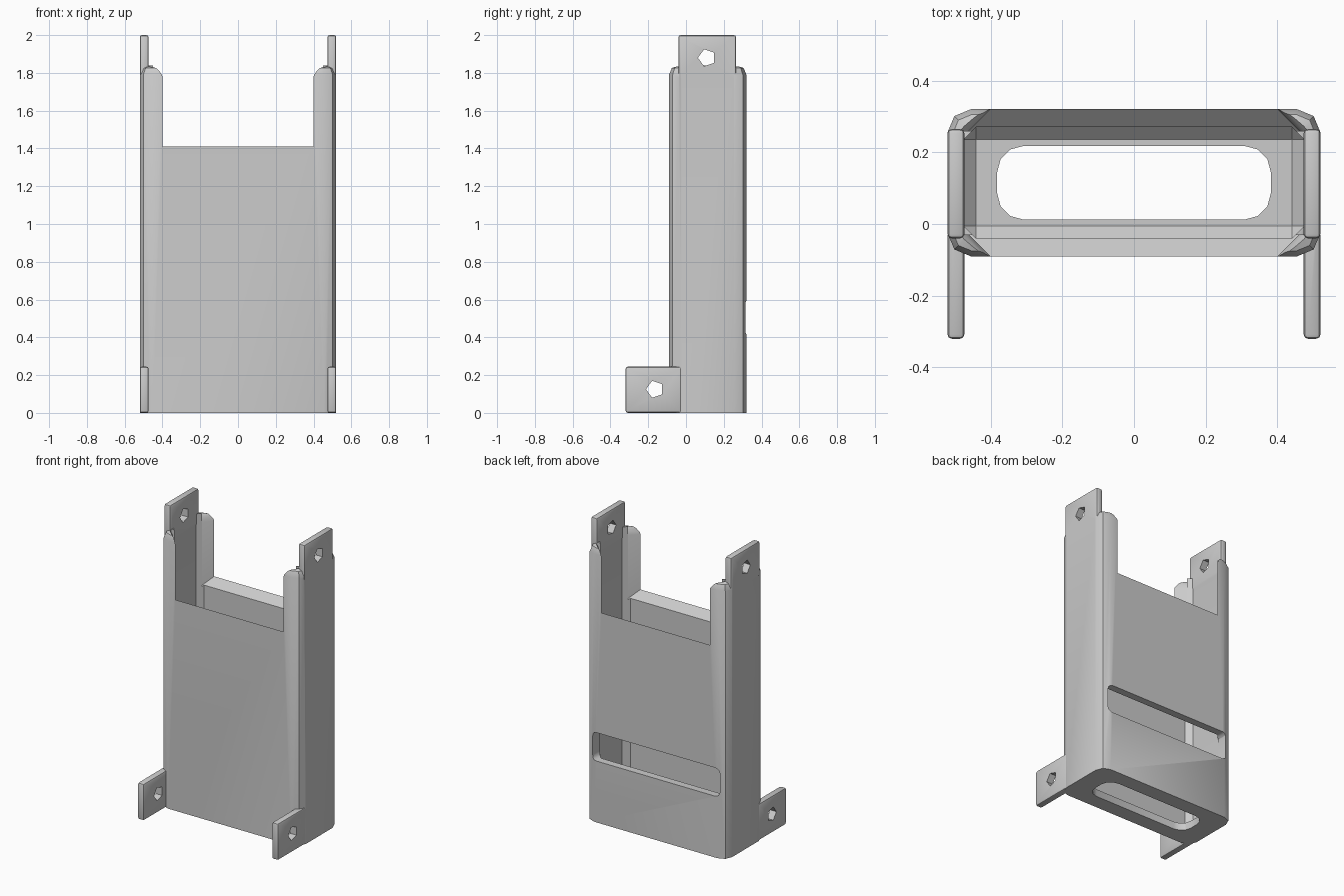
import bpy, bmesh, math
from mathutils import Vector

cube = bpy.data.objects.get("Cube")
if cube:
    bpy.data.objects.remove(cube)

grey = bpy.data.materials.new("plain grey")
grey.use_nodes = True
grey.diffuse_color = (0.6, 0.6, 0.6, 1)
grey.node_tree.nodes["Principled BSDF"].inputs["Base Color"].default_value = (0.6, 0.6, 0.6, 1)


def add_object(name, bm):
    bmesh.ops.recalc_face_normals(bm, faces=bm.faces)
    mesh = bpy.data.meshes.new(name)
    bm.to_mesh(mesh)
    bm.free()
    mesh.materials.append(grey)
    ob = bpy.data.objects.new(name, mesh)
    bpy.context.collection.objects.link(ob)
    return ob


def box(name, low, high, radius=0, segments=1, pick=lambda a, b: True):
    """Box between two corners, bevelled on the edges that pick accepts."""
    bm = bmesh.new()
    bmesh.ops.create_cube(bm, size=1)
    for v in bm.verts:
        v.co = Vector(h if c > 0 else l for c, l, h in zip(v.co, low, high))
    if radius:
        edges = [e for e in bm.edges if pick(e.verts[0].co, e.verts[1].co)]
        bmesh.ops.bevel(bm, geom=edges, offset=radius, segments=segments,
                        profile=0.5, affect='EDGES')
    return add_object(name, bm)


def loft(name, rings):
    """Closed solid between two matching outlines."""
    bm = bmesh.new()
    a, b = [[bm.verts.new(p) for p in ring] for ring in rings]
    bm.faces.new(a)
    bm.faces.new(b)
    for i in range(len(a)):
        j = (i + 1) % len(a)
        bm.faces.new((a[i], a[j], b[j], b[i]))
    return add_object(name, bm)


def combine(target, tool, operation='DIFFERENCE'):
    tool.hide_render = True
    mod = target.modifiers.new(operation, 'BOOLEAN')
    mod.operation, mod.solver, mod.object = operation, 'EXACT', tool
    bpy.context.view_layer.objects.active = target
    bpy.ops.object.modifier_apply(modifier=mod.name)
    bpy.data.objects.remove(tool)


def along(axis):
    """Accept edges that run along one axis."""
    return lambda a, b: abs(a[axis] - b[axis]) > 0.01 and (a - b).length - abs(a[axis] - b[axis]) < 1e-5


HALF_W, FRONT, BACK, POST_TOP = 0.52, -0.09, 0.32, 1.84
MID_Y = (FRONT + BACK) / 2

# Outer shell: rounded upright corners, then a rounded top rim
holder = box("holder_body", (-HALF_W, FRONT, 0), (HALF_W, BACK, POST_TOP), 0.065, 2, along(2))
bm = bmesh.new()
bm.from_mesh(holder.data)
rim = [e for e in bm.edges if all(v.co.z > POST_TOP - 0.01 for v in e.verts)]
bmesh.ops.bevel(bm, geom=rim, offset=0.05, segments=2, profile=0.5, affect='EDGES')
bm.to_mesh(holder.data)
bm.free()

# Inner cavity with chamfered corners and floor edge
combine(holder, box("cavity_cutter", (-0.475, -0.04, 0.05), (0.475, 0.27, 2.2), 0.035))


# Notches in the front and back walls, widening toward the inside
def notch_ring(y, d):
    w = 0.4 + d
    half = [(w, 1.41 - d), (w, 1.78), (w + 0.01, 1.815), (w + 0.035, 1.845), (w + 0.035, 1.95)]
    outline = half + [(-x, z) for x, z in reversed(half)]
    return [(x, y, z) for x, z in outline]


for wall, side in ((FRONT, 1), (BACK, -1)):
    rings = [notch_ring(wall + side * t, t) for t in (-0.05, 0.06)]
    combine(holder, loft("notch_cutter", rings))

# Long opening in the floor and slot in the back wall
combine(holder, box("floor_cutter", (-0.382, 0.012, -0.1), (0.382, 0.218, 0.2), 0.075, 3, along(2)))
combine(holder, box("slot_cutter", (-0.47, 0.2, 0.41), (0.47, 0.4, 0.6), 0.03, 3, along(1)))

# Four mounting tabs, each with a five-sided screw hole
tabs = {"lower": ((-0.32, 0.0), (-0.02, 0.245), (-0.165, 0.125)),
        "upper": ((-0.04, 1.76), (0.265, 2.0), (0.11, 1.88))}
for side in (-1, 1):
    x0, x1 = sorted((side * 0.473, side * HALF_W))
    for level, (low, high, hole) in tabs.items():
        tab = box(level + "_tab", (x0, *low), (x1, *high), 0.012, 2)
        pentagon = [(hole[0] - 0.047 * math.cos(i * math.tau / 5),
                     hole[1] + 0.047 * math.sin(i * math.tau / 5)) for i in range(5)]
        combine(tab, loft("hole_cutter", [[(x, *p) for p in pentagon]
                                          for x in (x0 - 0.1, x1 + 0.1)]))
        combine(holder, tab, 'UNION')

# Smooth shading with sharp edges kept
bpy.ops.object.select_all(action='DESELECT')
holder.select_set(True)
bpy.context.view_layer.objects.active = holder
bpy.ops.object.shade_smooth_by_angle(angle=math.radians(30))
